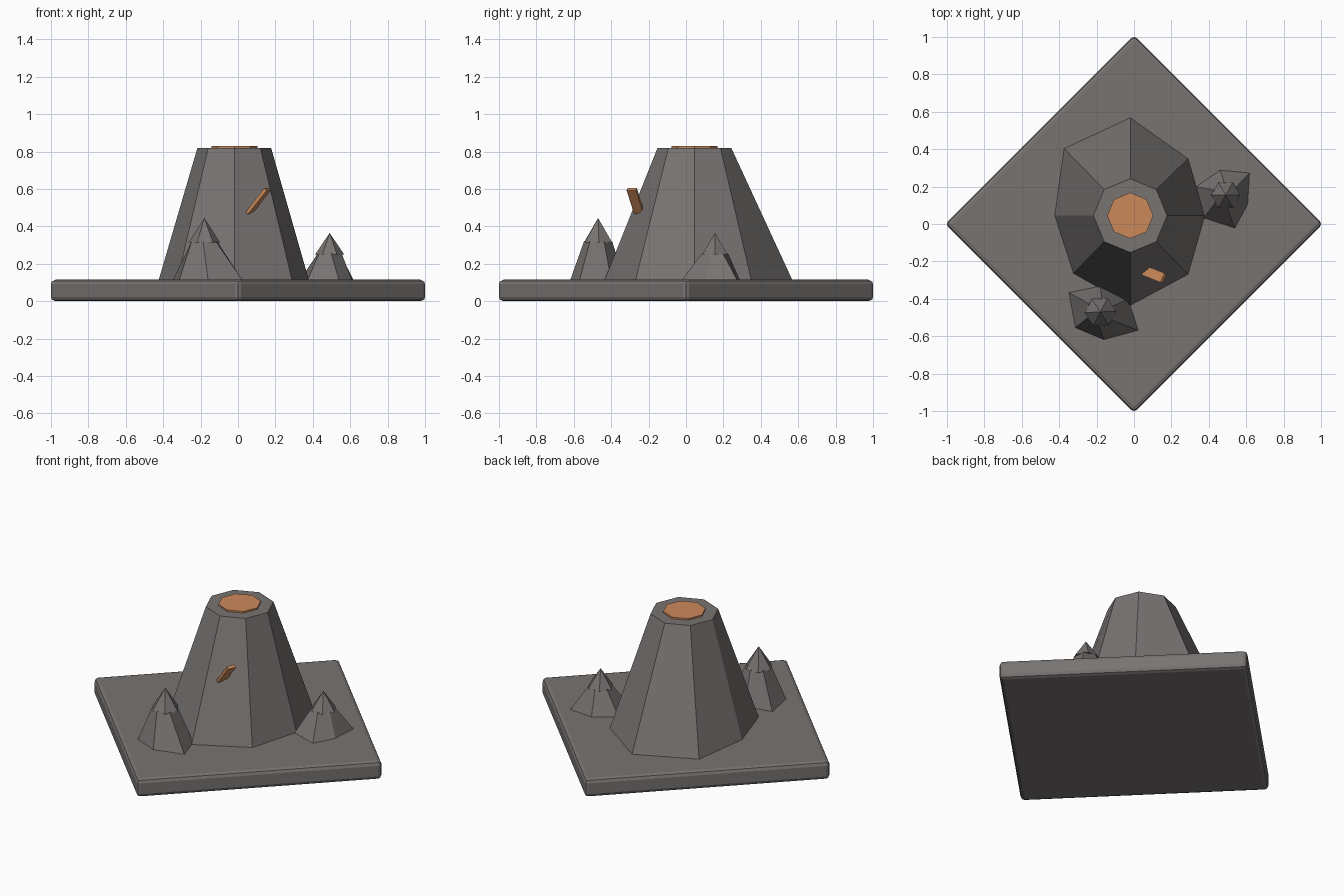
import bpy, bmesh, math
from mathutils import Vector

if "Cube" in bpy.data.objects:
    bpy.data.objects.remove(bpy.data.objects["Cube"])


def material(name, rgb):
    m = bpy.data.materials.new(name)
    m.diffuse_color = (*rgb, 1)
    m.use_nodes = True
    m.node_tree.nodes["Principled BSDF"].inputs["Base Color"].default_value = m.diffuse_color
    return m


ROCK = material("rock grey", (0.185, 0.172, 0.167))
LAVA = material("lava orange", (0.60, 0.25, 0.105))


def finish(name, bm, mat):
    bmesh.ops.recalc_face_normals(bm, faces=bm.faces[:])
    me = bpy.data.meshes.new(name)
    bm.to_mesh(me)
    bm.free()
    ob = bpy.data.objects.new(name, me)
    bpy.context.collection.objects.link(ob)
    me.materials.append(mat)
    return ob


def ring(cx, cy, r, n, z, turn=0.0):
    return [(cx + r * math.cos(math.tau * i / n + turn),
             cy + r * math.sin(math.tau * i / n + turn), z) for i in range(n)]


def loft(name, bottom, top, mat):
    """Solid between two rings; a one-point top makes a peak."""
    bm = bmesh.new()
    a = [bm.verts.new(p) for p in bottom]
    b = [bm.verts.new(p) for p in top]
    n = len(a)
    bm.faces.new(a[::-1])
    if len(b) > 1:
        bm.faces.new(b)
    for i in range(n):
        j = (i + 1) % n
        if len(b) == 1:
            bm.faces.new((a[i], a[j], b[0]))
        else:
            bm.faces.new((a[i], a[j], b[j], b[i]))
    return finish(name, bm, mat)


# Diamond-shaped slab with rounded edges
base = loft("ground_slab", ring(0, 0, 1.01, 4, 0), ring(0, 0, 1.01, 4, 0.115), ROCK)
bev = base.modifiers.new("rounded_edges", "BEVEL")
bev.width = 0.024
bev.segments = 2

# Volcano: uneven octagonal foot, regular octagonal rim
CX, CY = -0.02, 0.045
foot = [(0.38, 0.045), (0.29, 0.35), (-0.02, 0.57), (-0.375, 0.405),
        (-0.425, 0.045), (-0.325, -0.265), (-0.02, -0.437), (0.29, -0.27)]
loft("volcano", [(x, y, 0.11) for x, y in foot], ring(CX, CY, 0.197, 8, 0.82), ROCK)

# Lava pool in the crater
loft("lava_pool", ring(CX, CY, 0.123, 8, 0.81), ring(CX, CY, 0.123, 8, 0.83), LAVA)

# Slanted lava sliver on the front slope
centre = Vector((0.108, -0.27, 0.535))
length, width, thick = (Vector((0.10, -0.04, 0.127)), Vector((0.022, 0.05, 0.0)),
                        Vector((-0.012, 0.005, 0.012)))
corners = [(-.5, -.5), (.5, -.5), (.5, .5), (-.5, .5)]
loft("lava_streak", [centre + u * length + v * width - thick / 2 for u, v in corners],
     [centre + u * length + v * width + thick / 2 for u, v in corners], LAVA)


# Small side peaks: uneven skirt with a pointed cap
def peak(name, cx, cy, skirt, shoulder, tip, r, turn):
    start = math.atan2(skirt[0][1] - cy, skirt[0][0] - cx)
    loft(name + "_skirt", [(x, y, 0.11) for x, y in skirt],
         ring(cx, cy, r * 0.9, 6, shoulder + 0.005, start), ROCK)
    loft(name + "_cap", ring(cx, cy, r, 6, shoulder, turn), [(cx, cy, tip)], ROCK)


peak("front_peak", -0.18, -0.47,
     [(-0.03, -0.40), (-0.18, -0.33), (-0.35, -0.365),
      (-0.315, -0.555), (-0.16, -0.62), (0.025, -0.57)],
     0.315, 0.445, 0.084, 0.05)
peak("side_peak", 0.49, 0.155,
     [(0.61, 0.105), (0.62, 0.275), (0.46, 0.29),
      (0.33, 0.20), (0.37, 0.03), (0.54, -0.025)],
     0.25, 0.365, 0.078, 0.0)
